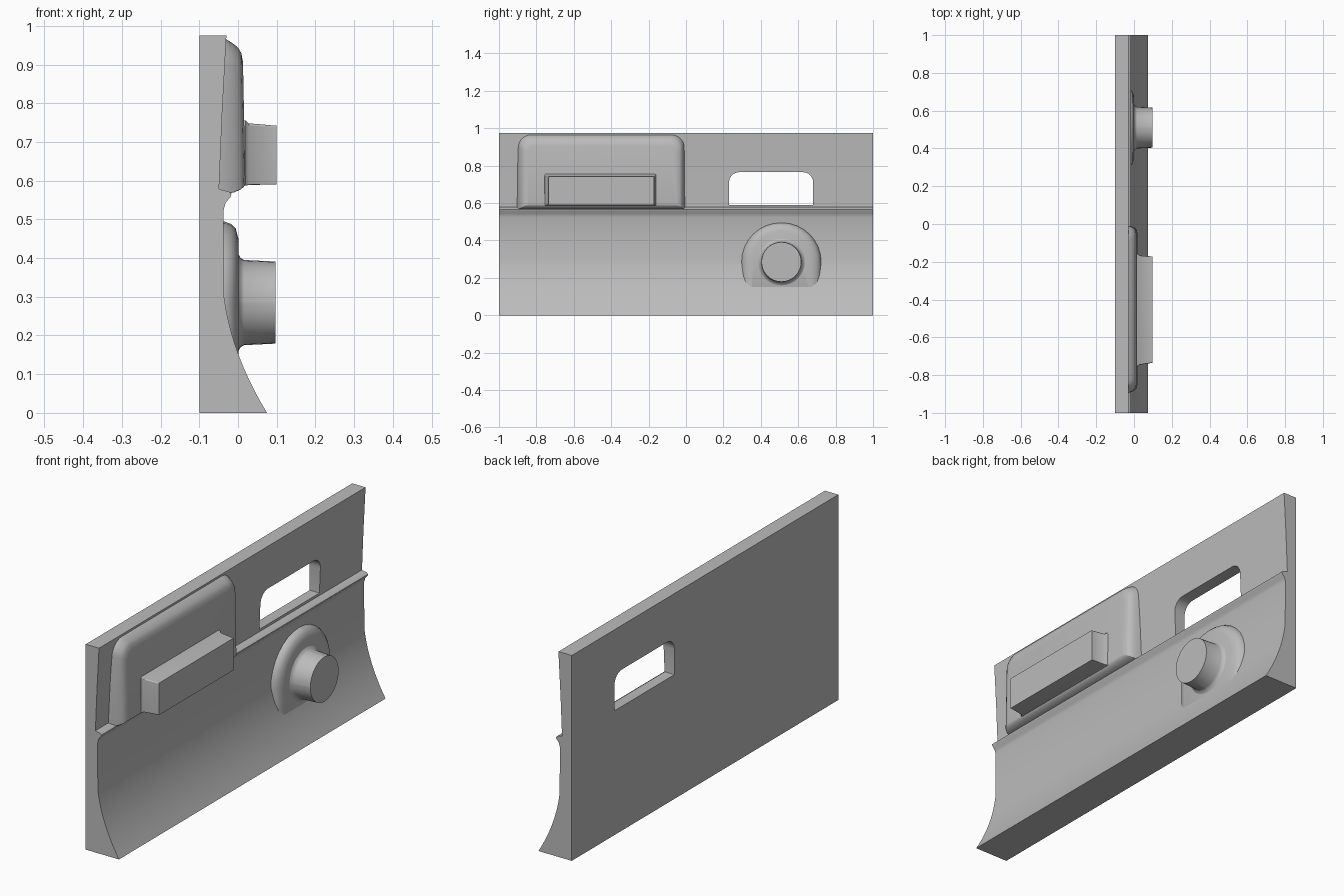
import bpy, bmesh, math

if "Cube" in bpy.data.objects:
    bpy.data.objects.remove(bpy.data.objects["Cube"], do_unlink=True)

grey = bpy.data.materials.new("plain_grey")
grey.use_nodes = True
grey.diffuse_color = (0.5, 0.5, 0.5, 1)
grey.node_tree.nodes["Principled BSDF"].inputs["Base Color"].default_value = (0.5, 0.5, 0.5, 1)


def outline(y0, y1, z0, z1, r_top, r_low=0.003, steps=8):
    """Rounded rectangle in the y-z plane."""
    pts = []
    corners = [(y1, z1, -1, -1, r_top, 0), (y0, z1, 1, -1, r_top, 1),
               (y0, z0, 1, 1, r_low, 2), (y1, z0, -1, 1, r_low, 3)]
    for y, z, sy, sz, r, quarter in corners:
        for i in range(steps + 1):
            a = (quarter + i / steps) * math.pi / 2
            pts.append((y + sy * r + r * math.cos(a), z + sz * r + r * math.sin(a)))
    return pts


def loft(name, layers, lean=0.0, angle=40):
    """Skin a stack of matching outlines, each placed at a depth x."""
    bm = bmesh.new()
    rings = [[bm.verts.new((x + lean * (z - 0.6), y, z)) for y, z in pts] for x, pts in layers]
    for a, b in zip(rings, rings[1:]):
        for i in range(len(a)):
            j = (i + 1) % len(a)
            bm.faces.new((a[i], a[j], b[j], b[i]))
    bm.faces.new(rings[0])
    bm.faces.new(rings[-1])
    bmesh.ops.recalc_face_normals(bm, faces=bm.faces)
    mesh = bpy.data.meshes.new(name)
    bm.to_mesh(mesh)
    bm.free()
    mesh.materials.append(grey)
    ob = bpy.data.objects.new(name, mesh)
    bpy.context.collection.objects.link(ob)
    bpy.ops.object.select_all(action="DESELECT")
    ob.select_set(True)
    bpy.context.view_layer.objects.active = ob
    bpy.ops.object.shade_smooth_by_angle(angle=math.radians(angle))
    return ob


# Main panel: upper face, thin ledge and a flared lower face
section = [(-0.1, 0), (-0.1, 0.975), (-0.03, 0.975), (-0.041, 0.77), (-0.049, 0.578),
           (-0.024, 0.572), (-0.017, 0.566), (-0.019, 0.558), (-0.032, 0.543),
           (-0.037, 0.525), (-0.037, 0.4), (-0.036, 0.3)]
for i in range(1, 11):
    t = i / 10
    section.append((-0.036 + 0.111 * (0.35 * t + 0.65 * t * t), 0.3 * (1 - t)))
bm = bmesh.new()
ends = [[bm.verts.new((x, y, z)) for x, z in section] for y in (-1, 1)]
for i in range(len(section)):
    j = (i + 1) % len(section)
    bm.faces.new((ends[0][i], ends[0][j], ends[1][j], ends[1][i]))
for end in ends:
    bm.faces.new(end)
bmesh.ops.recalc_face_normals(bm, faces=bm.faces)
mesh = bpy.data.meshes.new("door_panel")
bm.to_mesh(mesh)
bm.free()
mesh.materials.append(grey)
panel = bpy.data.objects.new("door_panel", mesh)
bpy.context.collection.objects.link(panel)

# Window opening cut through the panel
hole = outline(0.23, 0.68, 0.59, 0.765, 0.055)
cutter = loft("opening_cutter", [(-0.2, hole), (0.2, hole)])
cutter.hide_render = True
cut = panel.modifiers.new("opening", "BOOLEAN")
cut.operation = "DIFFERENCE"
cut.solver = "EXACT"
cut.object = cutter
bpy.ops.object.select_all(action="DESELECT")
panel.select_set(True)
bpy.context.view_layer.objects.active = panel
bpy.ops.object.modifier_apply(modifier=cut.name)
bpy.data.objects.remove(cutter, do_unlink=True)
bpy.ops.object.shade_smooth_by_angle(angle=math.radians(35))

# Raised pad with soft shoulders
loft("raised_pad", [
    (-0.06, outline(-0.905, -0.005, 0.566, 0.974, 0.07)),
    (-0.035, outline(-0.9, -0.008, 0.566, 0.972, 0.07)),
    (-0.01, outline(-0.888, -0.014, 0.57, 0.957, 0.065)),
    (0.006, outline(-0.878, -0.022, 0.577, 0.945, 0.06)),
    (0.015, outline(-0.866, -0.034, 0.584, 0.93, 0.05)),
    (0.019, outline(-0.845, -0.055, 0.592, 0.905, 0.04))], lean=-0.02, angle=60)

# Grab handle
loft("grab_handle", [
    (0.0, outline(-0.757, -0.158, 0.586, 0.757, 0.01)),
    (0.02, outline(-0.755, -0.16, 0.587, 0.755, 0.01)),
    (0.028, outline(-0.746, -0.167, 0.589, 0.748, 0.006)),
    (0.099, outline(-0.735, -0.172, 0.59, 0.742, 0.004))])

# Arched boss behind the knob
loft("knob_boss", [
    (-0.06, outline(0.295, 0.725, 0.12, 0.497, 0.21)),
    (-0.034, outline(0.297, 0.723, 0.12, 0.494, 0.21)),
    (-0.018, outline(0.307, 0.713, 0.12, 0.488, 0.2)),
    (-0.006, outline(0.322, 0.698, 0.12, 0.477, 0.185)),
    (0.001, outline(0.35, 0.67, 0.12, 0.45, 0.158))], angle=60)

# Round knob with a flared foot
layers = []
for x, r in [(-0.02, 0.125), (0.001, 0.125), (0.007, 0.115), (0.016, 0.11), (0.097, 0.106)]:
    layers.append((x, outline(0.51 - r, 0.51 + r, 0.285 - r, 0.285 + r, r * 0.999, r * 0.999)))
loft("knob", layers, angle=50)
